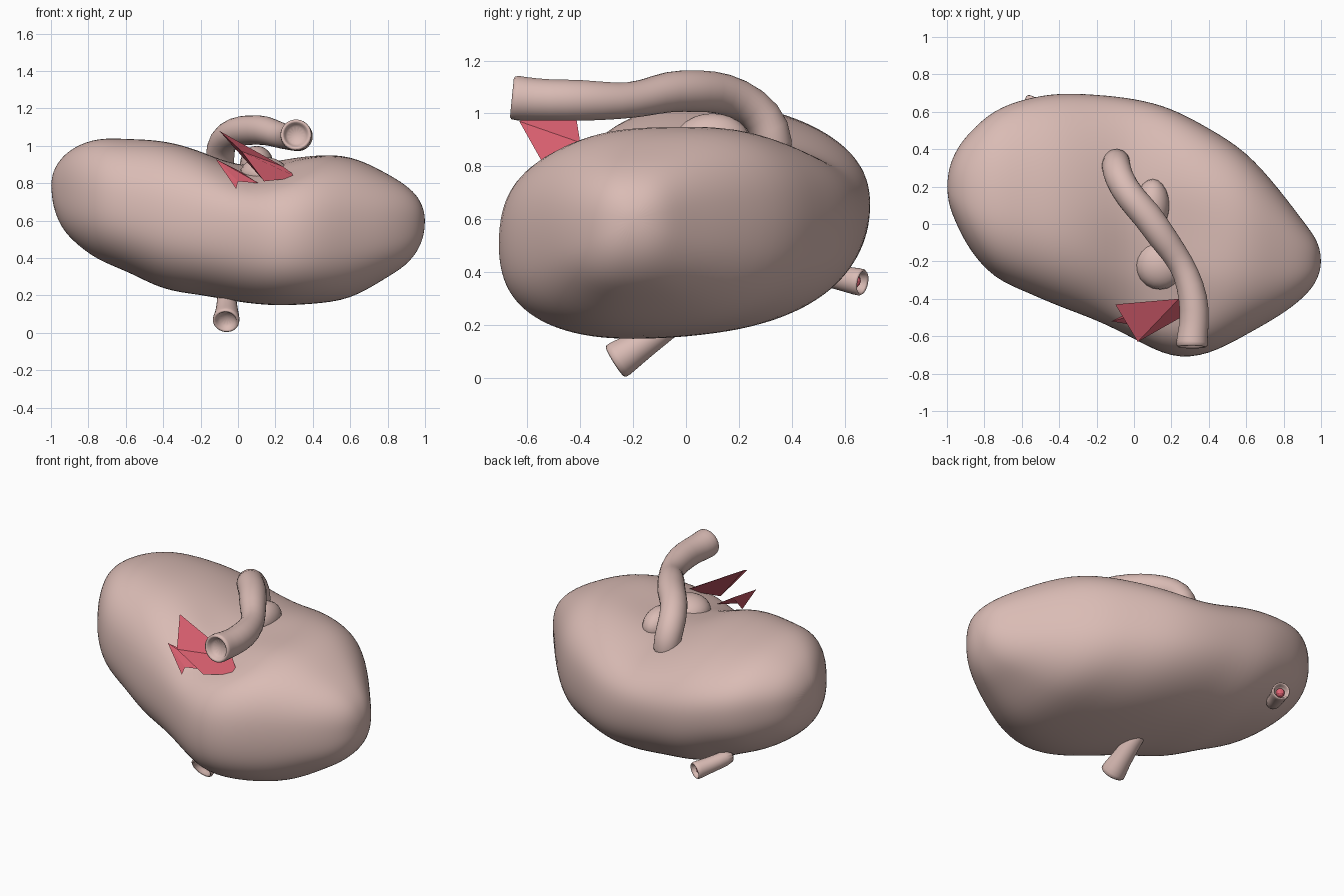
import bpy, bmesh
from math import sin, cos, pi, exp, copysign
from mathutils import Vector

if "Cube" in bpy.data.objects:
    bpy.data.objects.remove(bpy.data.objects["Cube"])


def material(name, color):
    m = bpy.data.materials.new(name)
    m.diffuse_color = color
    m.use_nodes = True
    m.node_tree.nodes["Principled BSDF"].inputs["Base Color"].default_value = m.diffuse_color
    return m


flesh = material("flesh", (0.70, 0.50, 0.46, 1))
red = material("red", (0.78, 0.13, 0.18, 1))


def add_object(name, verts, faces, mat, smooth=True):
    me = bpy.data.meshes.new(name)
    me.from_pydata([tuple(v) for v in verts], [], faces)
    bm = bmesh.new()
    bm.from_mesh(me)
    bmesh.ops.recalc_face_normals(bm, faces=bm.faces)
    bm.to_mesh(me)
    bm.free()
    me.materials.append(mat)
    for p in me.polygons:
        p.use_smooth = smooth
    ob = bpy.data.objects.new(name, me)
    bpy.context.collection.objects.link(ob)
    return ob


def subdivide(ob, levels):
    mod = ob.modifiers.new("smooth", 'SUBSURF')
    mod.levels = mod.render_levels = levels


def loft_faces(rings, n):
    return [(r * n + i, r * n + (i + 1) % n, (r + 1) * n + (i + 1) % n, (r + 1) * n + i)
            for r in range(rings - 1) for i in range(n)]


def spow(v, e):
    return copysign(abs(v) ** e, v)


# Body: cross-sections along x as (x, y min, y max, z min, z max)
sections = [
    (-0.99, 0.10, 0.30, 0.68, 0.86), (-0.95, 0.00, 0.40, 0.57, 0.93),
    (-0.88, -0.14, 0.49, 0.49, 0.99), (-0.75, -0.29, 0.61, 0.39, 1.04),
    (-0.58, -0.36, 0.67, 0.33, 1.03), (-0.40, -0.44, 0.70, 0.23, 1.025),
    (-0.20, -0.51, 0.69, 0.21, 0.98), (0.00, -0.61, 0.67, 0.17, 0.945),
    (0.20, -0.72, 0.62, 0.15, 0.94), (0.40, -0.70, 0.51, 0.16, 0.96),
    (0.60, -0.59, 0.39, 0.18, 0.95), (0.78, -0.49, 0.18, 0.29, 0.86),
    (0.90, -0.40, 0.02, 0.36, 0.79), (0.97, -0.32, -0.07, 0.45, 0.72),
    (0.995, -0.25, -0.14, 0.53, 0.65)]


# Soft hollows on the upper side: (x, y, radius x, radius y, depth)
hollows = [(0.04, -0.15, 0.18, 0.20, 0.09), (0.0, -0.46, 0.19, 0.16, 0.10),
           (0.30, -0.02, 0.13, 0.13, 0.03), (0.03, 0.42, 0.17, 0.22, 0.05),
           (0.02, 0.18, 0.14, 0.15, 0.04), (0.24, -0.44, 0.10, 0.10, 0.06)]
N = 28
verts = []
for x, y0, y1, z0, z1 in sections:
    yc, zc, ry, rz = (y0 + y1) / 2, (z0 + z1) / 2, (y1 - y0) / 2, (z1 - z0) / 2
    right = min(max((x + 0.2) / 0.4, 0), 1)
    power = 0.87 - 0.06 * right
    for i in range(N):
        a = 2 * pi * i / N
        c, s = spow(cos(a), power), spow(sin(a), power)
        y, z = yc + 1.01 * ry * c, zc + 1.01 * rz * s
        # Underside and right lobe rise towards the back, left lobe falls
        tilt = 0.07 if s < 0 else 0.07 + s * (0.13 * right - 0.16)
        z += tilt * ry * c
        if s > 0:
            for hx, hy, rx, rr, d in hollows:
                z -= s * d * exp(-((x - hx) / rx) ** 2 - ((y - hy) / rr) ** 2)
        verts.append((x, y, z))
faces = loft_faces(len(sections), N)
last = (len(sections) - 1) * N
verts += [(-1.0, 0.2, 0.79), (1.0, -0.2, 0.6)]
for i in range(N):
    j = (i + 1) % N
    faces += [(len(verts) - 2, j, i), (len(verts) - 1, last + i, last + j)]
subdivide(add_object("body", verts, faces, flesh), 2)


def tube(name, path, radii, wall=0.7, depth=2, n=14):
    """Tube along a path whose last end is open with a visible hollow."""
    pts = [Vector(p) for p in path]
    rings = []
    for i, p in enumerate(pts):
        t = (pts[min(i + 1, len(pts) - 1)] - pts[max(i - 1, 0)]).normalized()
        rings.append((p, t, radii[i]))
    inner = [(p, t, r * wall) for p, t, r in rings[::-1][:depth]]
    out = []
    for p, t, r in rings + inner:
        u = t.cross(Vector((0.9, 0.3, 0.1))).normalized()
        v = t.cross(u)
        out += [p + r * (cos(2 * pi * k / n) * u + sin(2 * pi * k / n) * v) for k in range(n)]
    m = len(rings) + len(inner)
    fs = loft_faces(m, n) + [tuple(range(n)), tuple(range((m - 1) * n, m * n))]
    subdivide(add_object(name, out, fs, flesh), 1)


# Large vessel arching over the top
tube("top_vessel",
     [(-0.09, 0.34, 0.80), (-0.10, 0.325, 0.95), (-0.085, 0.25, 1.03), (-0.02, 0.14, 1.08),
      (0.07, 0.05, 1.085), (0.15, -0.07, 1.085), (0.22, -0.16, 1.055), (0.28, -0.26, 1.045),
      (0.32, -0.40, 1.05), (0.325, -0.52, 1.05), (0.31, -0.61, 1.055), (0.31, -0.66, 1.06)],
     [0.075, 0.08, 0.08, 0.08, 0.083, 0.08, 0.07, 0.07, 0.082, 0.08, 0.085, 0.09])
# Short vessel below
tube("bottom_vessel",
     [(-0.06, 0.0, 0.25), (-0.06, -0.09, 0.18), (-0.06, -0.17, 0.125), (-0.06, -0.23, 0.085),
      (-0.065, -0.27, 0.06)], [0.05, 0.052, 0.06, 0.07, 0.078])
# Small vessel at the back
tube("back_vessel",
     [(-0.64, 0.44, 0.41), (-0.59, 0.55, 0.385), (-0.55, 0.62, 0.37), (-0.525, 0.67, 0.36)],
     [0.045, 0.045, 0.05, 0.056])
bpy.ops.mesh.primitive_uv_sphere_add(segments=10, ring_count=6, radius=0.026,
                                     location=(-0.545, 0.635, 0.367))
plug = bpy.context.object
plug.name = "back_vessel_core"
plug.data.materials.append(red)

# Rounded folds around the central hollow
for name, loc, size in [("fold_front", (0.14, -0.22, 0.85), (0.13, 0.13, 0.09)),
                        ("fold_side", (0.10, 0.10, 0.90), (0.09, 0.14, 0.10))]:
    bpy.ops.mesh.primitive_uv_sphere_add(segments=20, ring_count=12, radius=1, location=loc)
    ob = bpy.context.object
    ob.name, ob.scale = name, size
    ob.data.materials.append(flesh)
    bpy.ops.object.shade_smooth()

# Red torn shards at the front, thin wedges
shard_faces = [(0, 1, 2), (0, 2, 3), (0, 3, 4), (0, 4, 1), (1, 4, 3, 2)]
add_object("large_shard",
           [(-0.10, -0.43, 1.08), (0.02, -0.63, 0.97), (0.14, -0.54, 0.81),
            (0.32, -0.46, 0.83), (0.24, -0.40, 0.89)], shard_faces, red, False)
add_object("small_shard",
           [(-0.12, -0.52, 0.93), (-0.01, -0.54, 0.77), (0.0, -0.52, 0.81),
            (0.11, -0.46, 0.80), (0.0, -0.46, 0.87)], shard_faces, red, False)
